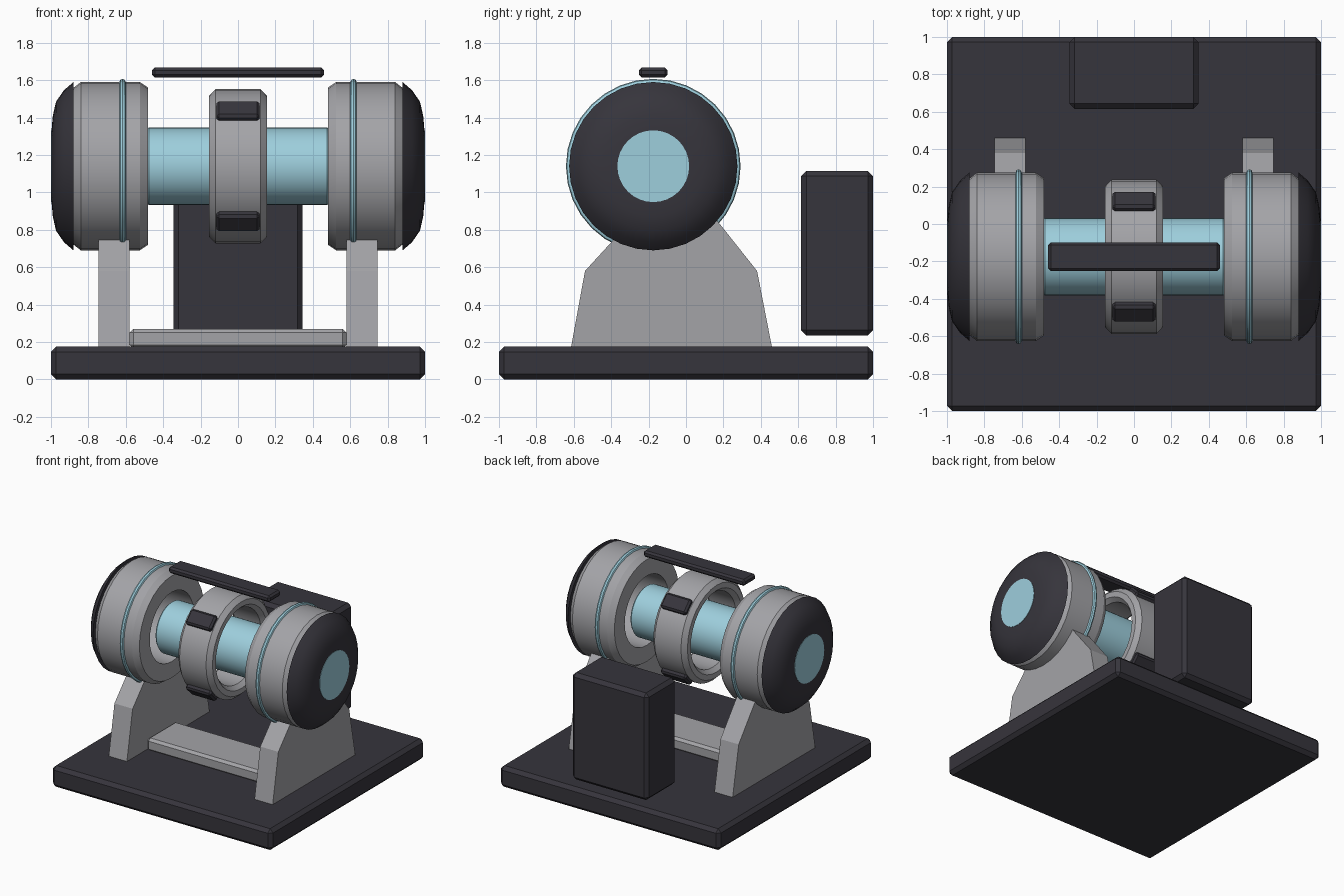
import bpy, bmesh, math
from mathutils import Matrix, Vector

if "Cube" in bpy.data.objects:
    bpy.data.objects.remove(bpy.data.objects["Cube"])

AY, AZ = -0.175, 1.14      # drum axis
SIDES = 32


def material(name, rgb):
    m = bpy.data.materials.new(name)
    m.diffuse_color = (*rgb, 1)
    m.use_nodes = True
    m.node_tree.nodes["Principled BSDF"].inputs["Base Color"].default_value = m.diffuse_color
    return m


DARK = material("charcoal", (0.037, 0.035, 0.045))
GREY = material("grey metal", (0.37, 0.37, 0.39))
BLUE = material("pale blue", (0.34, 0.62, 0.72))


def finish(name, bm, mat, smooth=False):
    bmesh.ops.recalc_face_normals(bm, faces=bm.faces)
    me = bpy.data.meshes.new(name)
    bm.to_mesh(me)
    bm.free()
    me.materials.append(mat)
    if smooth:
        me.shade_smooth()
        me.set_sharp_from_angle(angle=math.radians(25))
    ob = bpy.data.objects.new(name, me)
    bpy.context.collection.objects.link(ob)
    return ob


def box(name, lo, hi, mat, bevel, turn=None):
    bm = bmesh.new()
    bmesh.ops.create_cube(bm, size=1)
    for v in bm.verts:
        v.co = Vector([(a + b) / 2 + c * (b - a) for a, b, c in zip(lo, hi, v.co)])
    bmesh.ops.bevel(bm, geom=bm.edges[:], offset=bevel, segments=1, affect='EDGES')
    if turn:
        bm.transform(turn)
    return finish(name, bm, mat)


def lathe(name, profile, mat, closed=True, sides=SIDES):
    """Spin (x, radius) points round the drum axis; open profiles get end discs."""
    bm = bmesh.new()
    rings = []
    for x, r in profile:
        rings.append([bm.verts.new((x, AY + r * math.cos(math.tau * i / sides),
                                    AZ + r * math.sin(math.tau * i / sides)))
                      for i in range(sides)])
    n = len(rings)
    for k in range(n if closed else n - 1):
        a, b = rings[k], rings[(k + 1) % n]
        for i in range(sides):
            j = (i + 1) % sides
            bm.faces.new((a[i], a[j], b[j], b[i]))
    if not closed:
        bm.faces.new(rings[0])
        bm.faces.new(rings[-1])
    return finish(name, bm, mat, True)


# base, cross plate, rear cabinet, top bar
box("base", (-1, -1, 0), (1, 1, 0.175), DARK, 0.028)
box("cross_plate", (-0.58, -0.36, 0.165), (0.58, 0.01, 0.27), GREY, 0.02)
box("rear_cabinet", (-0.345, 0.615, 0.235), (0.345, 1, 1.115), DARK, 0.028)
box("top_bar", (-0.46, -0.252, 1.615), (0.46, -0.098, 1.668), DARK, 0.015)

# central shaft
lathe("shaft", [(-0.49, 0.195), (-0.475, 0.208), (0.475, 0.208), (0.49, 0.195)],
      BLUE, closed=False)

# floating middle ring with four pads
lathe("middle_ring", [(-0.155, 0.335), (-0.155, 0.378), (-0.12, 0.412), (0.12, 0.412),
                      (0.155, 0.378), (0.155, 0.335), (0.12, 0.305), (-0.12, 0.305)], GREY)
for k in range(4):
    turn = Matrix.Translation((0, AY, AZ)) @ Matrix.Rotation(math.radians(45 + 90 * k), 4, 'X')
    box("ring_pad_%d" % (k + 1), (-0.115, -0.062, 0.385), (0.115, 0.062, 0.442),
        DARK, 0.014, turn)

for s, side in ((-1, "left"), (1, "right")):
    # hollow drum with chamfered rims
    lathe(side + "_drum", [(s * x, r) for x, r in
                           [(0.48, 0.285), (0.48, 0.42), (0.525, 0.45), (0.84, 0.45),
                            (0.885, 0.415), (0.885, 0.285)]], GREY)
    # raised band
    lathe(side + "_band", [(s * 0.617 + 0.017 * math.cos(math.tau * i / 8),
                            0.45 + 0.017 * math.sin(math.tau * i / 8)) for i in range(8)], BLUE)
    # domed end cap and its disc
    lathe(side + "_end_cap", [(s * x, r) for x, r in
                              [(0.88, 0.45), (0.93, 0.407), (0.973, 0.345), (0.99, 0.27),
                               (0.997, 0.192)]], DARK, closed=False)
    lathe(side + "_end_disc", [(s * 0.99, 0.192), (s * 1.0, 0.192)], BLUE, closed=False)
    # support bracket
    bm = bmesh.new()
    outline = [(-0.615, 0.17), (0.46, 0.17), (0.38, 0.58), (0.15, 0.87),
               (-0.38, 0.755), (-0.54, 0.58)]
    face = bm.faces.new([bm.verts.new((s * 0.58, y, z)) for y, z in outline])
    ext = bmesh.ops.extrude_face_region(bm, geom=[face])
    for v in ext["geom"]:
        if isinstance(v, bmesh.types.BMVert):
            v.co.x = s * 0.745
    finish(side + "_support", bm, GREY)
